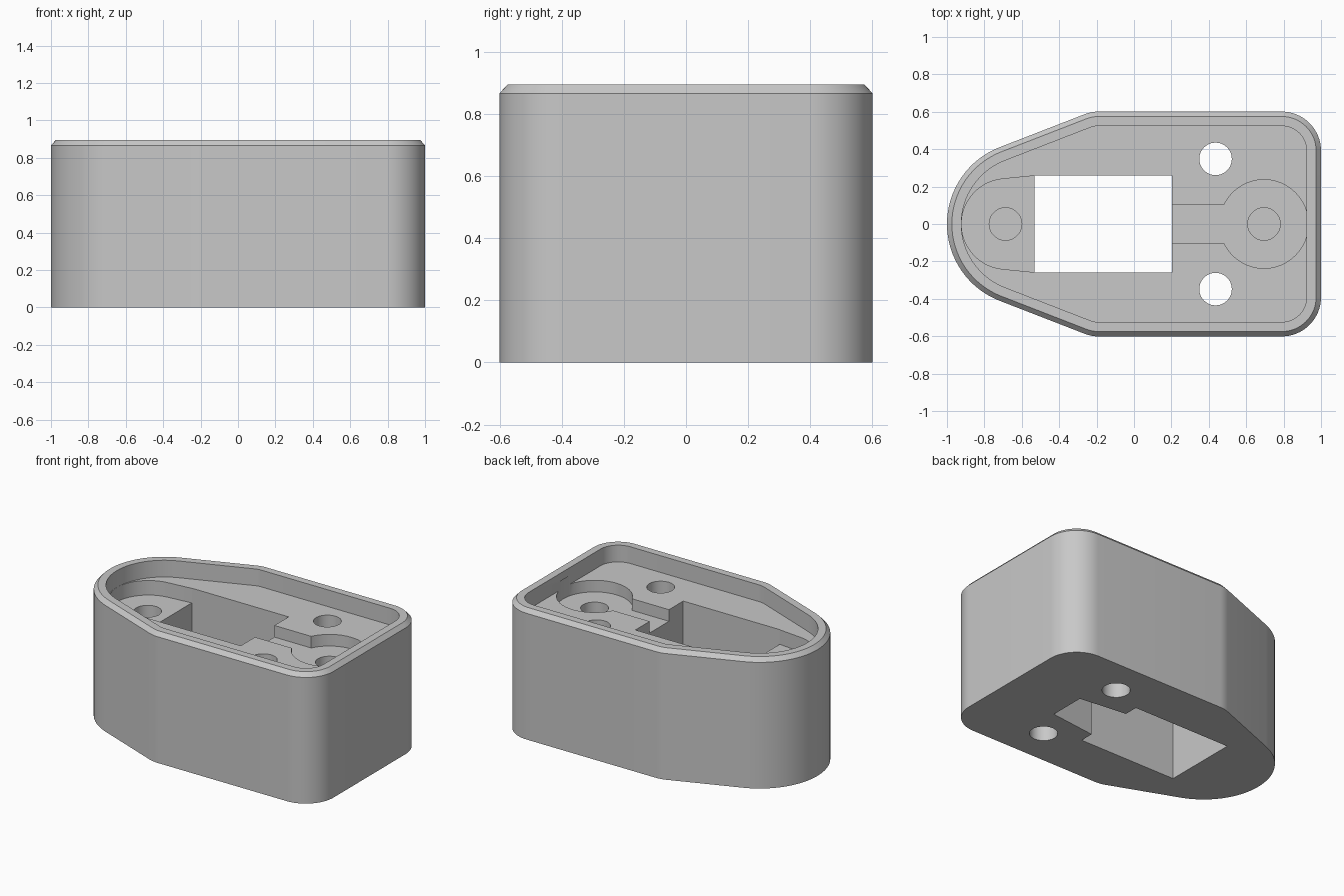
import bpy, bmesh
from math import cos, sin, radians

cube = bpy.data.objects.get("Cube")
if cube:
    bpy.data.objects.remove(cube, do_unlink=True)

grey = bpy.data.materials.new("plain grey")
grey.use_nodes = True
grey.diffuse_color = (0.58, 0.58, 0.58, 1)
grey.node_tree.nodes["Principled BSDF"].inputs["Base Color"].default_value = (0.58, 0.58, 0.58, 1)


def arc(cx, cy, r, start, end, steps):
    angles = [radians(start + (end - start) * i / steps) for i in range(steps + 1)]
    return [(cx + r * cos(a), cy + r * sin(a)) for a in angles]


def outline(inset):
    """Rounded body outline, drawn in from the outer wall by inset."""
    half = arc(0.79, 0.391, 0.21 - inset, 0, 90, 16) + arc(-0.19, 0.401, 0.2 - inset, 90, 111, 4)
    nose = arc(-0.56, 0, 0.44 - inset, 111, 249, 32)
    return half + nose + [(x, -y) for x, y in reversed(half)]


def loft(name, rings):
    """Closed solid through (points, height) rings."""
    bm = bmesh.new()
    loops = [[bm.verts.new((x, y, z)) for x, y in pts] for pts, z in rings]
    n = len(loops[0])
    for low, high in zip(loops, loops[1:]):
        for i in range(n):
            j = (i + 1) % n
            bm.faces.new((low[i], low[j], high[j], high[i]))
    bm.faces.new(loops[0][::-1])
    bm.faces.new(loops[-1])
    bmesh.ops.recalc_face_normals(bm, faces=bm.faces)
    mesh = bpy.data.meshes.new(name)
    bm.to_mesh(mesh)
    bm.free()
    mesh.materials.append(grey)
    ob = bpy.data.objects.new(name, mesh)
    bpy.context.collection.objects.link(ob)
    return ob


def prism(name, pts, z0, z1):
    ob = loft(name, [(pts, z0), (pts, z1)])
    ob.hide_render = True
    return ob


def mirrored(half):
    return half + [(x, -y) for x, y in reversed(half)]


def disc(x, y, r):
    return arc(x, y, r, 0, 352.5, 47)


# Body with chamfered rim and recessed floor
FLOOR, POCKET, ABOVE = 0.78, 0.7, 0.84
body = loft("housing_body", [
    (outline(0), 0), (outline(0), 0.867), (outline(0.026), 0.895),
    (outline(0.077), 0.895), (outline(0.077), FLOOR)])

# Openings and pockets
nose_half = [(-0.45, 0.255), (-0.532, 0.258)] + arc(-0.68, 0, 0.242, 97, 180, 16)[:-1]
nose_pocket = nose_half + [(-0.922, 0)] + [(x, -y) for x, y in reversed(nose_half)]
cutters = [
    prism("nose_pocket_cutter", nose_pocket, 0.68, ABOVE),
    prism("round_pocket_cutter", disc(0.695, 0, 0.237), POCKET, ABOVE),
    prism("channel_cutter", mirrored([(0.1, 0.105), (0.6, 0.105)]), POCKET, ABOVE + 0.01),
    prism("cable_notch_cutter", mirrored([(0.1, 0.165), (0.2, 0.165), (0.54, 0.125)]), -0.1, 0.45),
    prism("window_cutter", mirrored([(-0.532, 0.26), (0.203, 0.26)]), -0.2, ABOVE + 0.02),
]
for x in (-0.687, 0.695):
    cutters.append(prism("blind_hole_cutter", disc(x, 0, 0.087), 0.3, ABOVE - 0.01))
for y in (-0.348, 0.348):
    cutters.append(prism("through_hole_cutter", disc(0.436, y, 0.087), -0.1, ABOVE))

for cutter in cutters:
    mod = body.modifiers.new(cutter.name, "BOOLEAN")
    mod.operation = "DIFFERENCE"
    mod.solver = "EXACT"
    mod.object = cutter

# Bake the cuts, then drop the cutters
bpy.context.view_layer.update()
graph = bpy.context.evaluated_depsgraph_get()
result = bpy.data.meshes.new_from_object(body.evaluated_get(graph))
body.modifiers.clear()
body.data = result
result.materials.clear()
result.materials.append(grey)
for poly in result.polygons:
    poly.material_index = 0
for cutter in cutters:
    bpy.data.objects.remove(cutter, do_unlink=True)

for ob in bpy.context.selected_objects:
    ob.select_set(False)
body.select_set(True)
bpy.context.view_layer.objects.active = body
bpy.ops.object.shade_smooth_by_angle(angle=radians(30))
